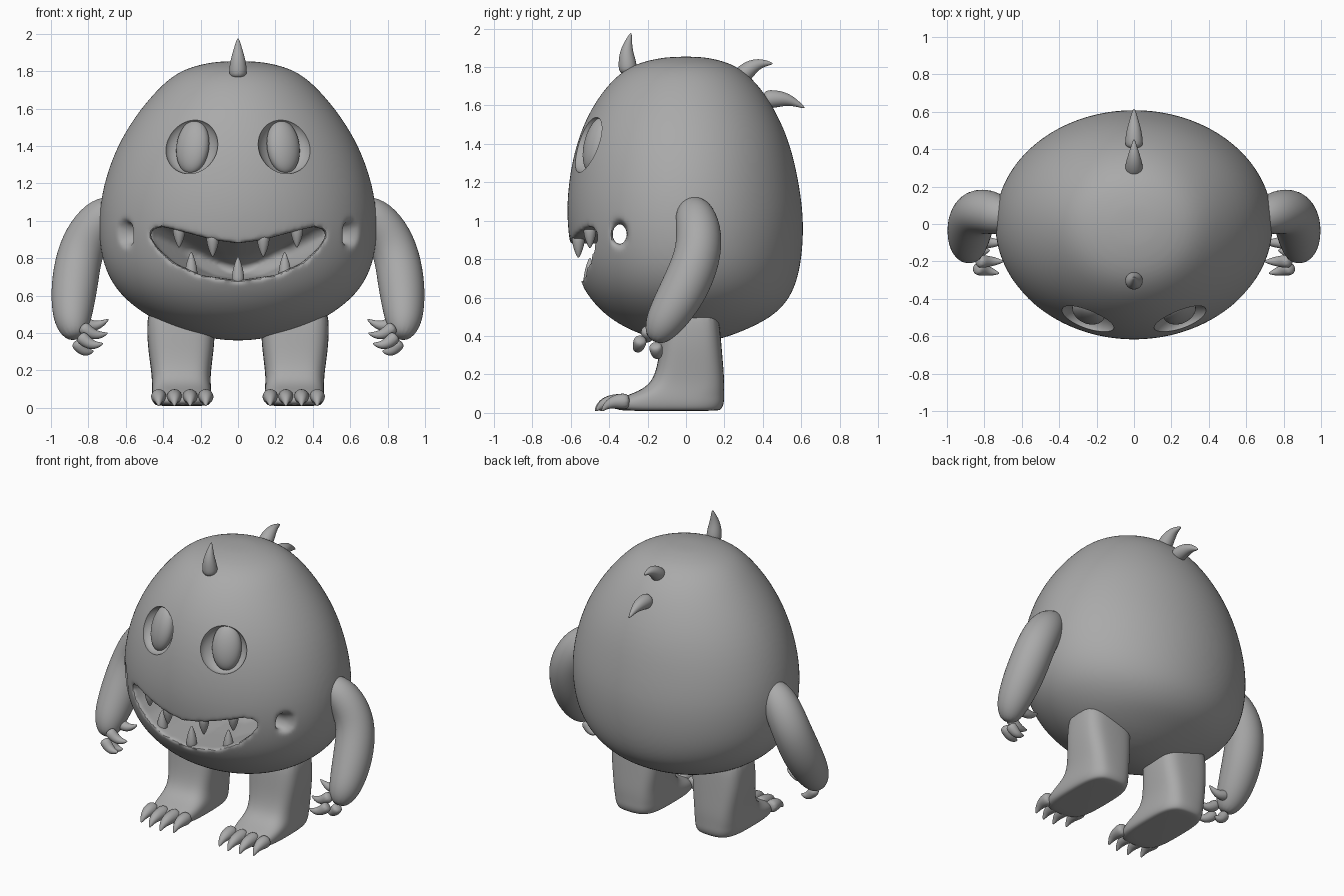
import bpy, bmesh, math
from mathutils import Vector, Matrix

cube = bpy.data.objects.get("Cube")
if cube:
    bpy.data.objects.remove(cube)

clay = bpy.data.materials.new("clay_grey")
clay.use_nodes = True
clay.diffuse_color = (0.4, 0.4, 0.4, 1)
clay.node_tree.nodes["Principled BSDF"].inputs["Base Color"].default_value = clay.diffuse_color

X, Y, Z = Vector((1, 0, 0)), Vector((0, 1, 0)), Vector((0, 0, 1))


def finish(name, bm, subdiv=0):
    """Turn a bmesh into a smooth shaded object."""
    bmesh.ops.recalc_face_normals(bm, faces=bm.faces[:])
    for face in bm.faces:
        face.smooth = True
    mesh = bpy.data.meshes.new(name)
    bm.to_mesh(mesh)
    bm.free()
    mesh.materials.append(clay)
    obj = bpy.data.objects.new(name, mesh)
    bpy.context.collection.objects.link(obj)
    if subdiv:
        mod = obj.modifiers.new("Subdivision", 'SUBSURF')
        mod.levels = mod.render_levels = subdiv
    return obj


def loft(name, rings, subdiv=0):
    """Skin a list of closed rings and cap both ends."""
    bm = bmesh.new()
    loops = [[bm.verts.new(p) for p in ring] for ring in rings]
    count = len(loops[0])
    for a, b in zip(loops, loops[1:]):
        for i in range(count):
            j = (i + 1) % count
            bm.faces.new((a[i], a[j], b[j], b[i]))
    for end in (loops[0], loops[-1]):
        bm.faces.new(end)
    return finish(name, bm, subdiv)


def tube(name, path, radii, ref=X, flat=1, sides=10, subdiv=2):
    """Sweep a tapering round section along a path."""
    pts = [Vector(p) for p in path]
    rings = []
    for i, (p, r) in enumerate(zip(pts, radii)):
        t = (pts[min(i + 1, len(pts) - 1)] - pts[max(i - 1, 0)]).normalized()
        v = t.cross(ref).normalized()
        u = v.cross(t)
        angles = [math.tau * k / sides for k in range(sides)]
        rings.append([p + u * r * math.cos(a) + v * r * flat * math.sin(a) for a in angles])
    return loft(name, rings, subdiv)


def ellipsoid(name, centre, radii, turn=None):
    bm = bmesh.new()
    bmesh.ops.create_uvsphere(bm, u_segments=48, v_segments=24, radius=1)
    rot = turn or Matrix.Identity(4)
    bm.transform(Matrix.Translation(centre) @ rot @ Matrix.Diagonal((*radii, 1)))
    return finish(name, bm)


def flip(points, side):
    return [(x * side, y, z) for x, y, z in points]


def cut(obj, cutter):
    cutter.hide_render = True
    mod = obj.modifiers.new("Cut", 'BOOLEAN')
    mod.operation, mod.solver, mod.object = 'DIFFERENCE', 'EXACT', cutter


# Body: height, half width, front depth, back depth
body_profile = [
    (.36, .04, .03, .03), (.37, .14, .11, .12), (.4, .27, .21, .23), (.44, .38, .31, .33),
    (.5, .5, .41, .45), (.58, .605, .49, .53), (.67, .68, .55, .575), (.8, .735, .595, .605),
    (1, .752, .625, .617), (1.2, .722, .615, .59), (1.4, .65, .575, .545),
    (1.57, .545, .505, .47), (1.7, .435, .415, .385), (1.78, .345, .33, .3),
    (1.825, .25, .24, .22), (1.85, .13, .12, .11), (1.854, .04, .04, .04)]
rings = []
for z, rx, front, back in body_profile:
    angles = [math.tau * k / 40 for k in range(40)]
    rings.append([(rx * math.cos(a), (back if math.sin(a) > 0 else front) * math.sin(a), z)
                  for a in angles])
body = loft("body", rings, 2)
cutters = []

# Mouth cavity that narrows towards the throat
half = [(0, .88), (.13, .897), (.27, .935), (.4, .968), (.455, .958), (.47, .92),
        (.43, .855), (.34, .775), (.2, .71), (0, .682)]
outline = half + [(-x, z) for x, z in half[-2:0:-1]]
mouth_rings = []
for y, s, mid in ((-.9, 1, .8), (-.3, 1, .8), (-.1, .6, .76), (0, .2, .74)):
    mouth_rings.append([(x * s, y, mid + (z - .8) * s) for x, z in outline])
cutters.append(loft("mouth_cutter", mouth_rings))

# Cheek holes that open into the mouth
cutters.append(loft("cheek_tunnel_cutter", [
    [(x, -.345 + .038 * math.cos(k * math.tau / 20), .93 + .055 * math.sin(k * math.tau / 20))
     for k in range(20)] for x in (-.9, .9)]))
for side in (-1, 1):
    cutters.append(ellipsoid("cheek_dent_cutter", (.62 * side, -.36, .93), (.07, .06, .08)))
for cutter in cutters:
    cut(body, cutter)

# Soften the lips and cheek rims
remesh = body.modifiers.new("Remesh", 'REMESH')
remesh.mode, remesh.voxel_size, remesh.use_smooth_shade = 'VOXEL', .014, True
soften = body.modifiers.new("Soften", 'SMOOTH')
soften.factor, soften.iterations = .5, 10

# Crisp eye sockets with tall eyeballs inside
for side, label in ((1, "left"), (-1, "right")):
    turn = Matrix.Rotation(math.radians(24 * side), 4, 'Z') @ Matrix.Rotation(math.radians(-14), 4, 'X')
    socket = ellipsoid("socket_cutter", (.25 * side, -.52, 1.4), (.15, .09, .153), turn)
    cut(body, socket)
    cutters.append(socket)
    ellipsoid(label + "_eyeball", (.242 * side, -.465, 1.395), (.092, .06, .147), turn)

# Bake the cuts and drop the cutters
baked = bpy.data.meshes.new_from_object(body.evaluated_get(bpy.context.evaluated_depsgraph_get()))
body.modifiers.clear()
body.data = baked
for cutter in cutters:
    bpy.data.objects.remove(cutter)
bpy.ops.object.select_all(action='DESELECT')
body.select_set(True)
bpy.context.view_layer.objects.active = body
bpy.ops.object.shade_smooth_by_angle(angle=math.radians(40))

# Horns along the crest
horn_radii = (.052, .05, .04, .024, .004)
tube("front_horn", [(0, -.3, 1.76), (0, -.305, 1.82), (0, -.31, 1.87), (0, -.303, 1.92),
                    (0, -.285, 1.98)], horn_radii)
tube("upper_back_horn", [(0, .27, 1.73), (0, .31, 1.775), (0, .35, 1.805), (0, .395, 1.822),
                         (0, .455, 1.818)], horn_radii)
tube("lower_back_horn", [(0, .4, 1.63), (0, .455, 1.634), (0, .51, 1.634), (0, .56, 1.62),
                         (0, .62, 1.585)], horn_radii)


def tooth(name, x, y, root, tip):
    levels = [root + (tip - root) * t for t in (0, .3, .65, 1)]
    tube(name, [(x, y, z) for z in levels], (.036, .036, .025, .004))


# Teeth
tooth("lower_middle_tooth", 0, -.5, .66, .81)
for side, label in ((1, "left"), (-1, "right")):
    tooth(label + "_lower_tooth", .25 * side, -.46, .69, .835)
    tooth(label + "_upper_inner_tooth", .135 * side, -.56, .93, .805)
    tooth(label + "_upper_outer_tooth", .315 * side, -.5, .975, .855)

# Limbs: leg levels hold height, front, back, half width
leg_levels = [(.01, -.3, .16, .12), (.015, -.37, .185, .15), (.05, -.385, .2, .16),
              (.085, -.33, .2, .16), (.12, -.225, .2, .158), (.18, -.165, .2, .158),
              (.3, -.14, .19, .175), (.42, -.13, .18, .185), (.6, -.1, .16, .17)]
for side, label in ((1, "left"), (-1, "right")):
    rings = []
    for z, front, back, hw in leg_levels:
        ring = []
        for k in range(24):
            c, s = math.cos(k * math.tau / 24), math.sin(k * math.tau / 24)
            px = math.copysign(abs(c) ** .6, c) * hw
            py = math.copysign(abs(s) ** .6, s) * (back - front) / 2
            ring.append((side * (.305 - .03 * max(0, .2 - z)) + px, (front + back) / 2 + py, z))
        rings.append(ring)
    loft(label + "_leg", rings, 2)

    for i in range(4):
        x = side * (.172 + .084 * i)
        reach = (0, -.025, -.02, .01)[i]
        tube(f"{label}_toe_{i + 1}",
             [(x, -.29, .06), (x, -.345, .06), (x, -.385 + reach, .057),
              (x, -.425 + reach, .04), (x, -.45 + reach, .008)],
             (.045, .043, .036, .022, .004))

    arm = [(.62, .03, 1.07), (.7, .04, 1.05), (.775, .065, .97), (.845, .07, .84),
           (.872, .01, .68), (.885, -.07, .54), (.885, -.135, .44), (.87, -.17, .37)]
    tube(label + "_arm", flip(arm, side), (.06, .1, .122, .125, .13, .118, .095, .045), Y, 1.0, 14)

    # Fingers curl inwards: base and tip of each
    fingers = [((.84, -.1, .46), (.69, -.1, .475)), ((.84, -.2, .44), (.695, -.2, .4)),
               ((.85, -.235, .39), (.72, -.265, .345)), ((.87, -.16, .36), (.77, -.14, .305))]
    for i, (base, tip) in enumerate(fingers):
        a, b = Vector(base), Vector(tip)
        path = [a.lerp(b, t) - Z * .03 * math.sin(math.pi * t) for t in (0, .3, .55, .8, 1)]
        tube(f"{label}_finger_{i + 1}", flip(path, side), (.04, .035, .028, .017, .003), Z)
